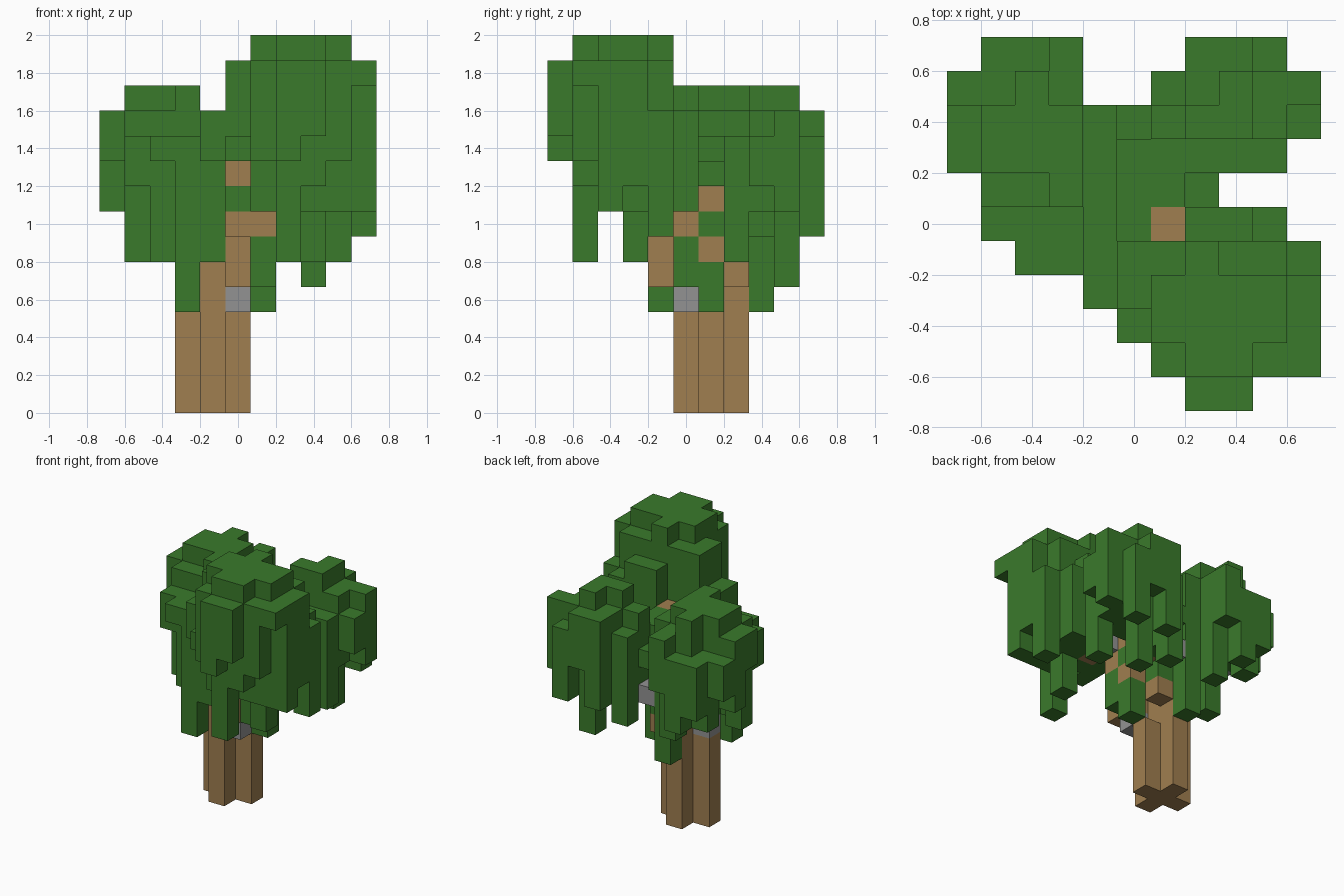
import bpy
import bmesh
from mathutils import Vector

cube = bpy.data.objects.get("Cube")
if cube:
    bpy.data.objects.remove(cube, do_unlink=True)

CELL = 2 / 15  # edge length of one block


def make_material(name, colour):
    mat = bpy.data.materials.new(name)
    mat.use_nodes = True
    mat.diffuse_color = (*colour, 1)
    shader = next(n for n in mat.node_tree.nodes if n.type == "BSDF_PRINCIPLED")
    shader.inputs["Base Color"].default_value = (*colour, 1)
    return mat


leaf_green = make_material("leaf_green", (.042, .195, .024))
bark_brown = make_material("bark_brown", (.35, .21, .08))
stone_grey = make_material("stone_grey", (.29, .29, .29))


def column(x, y, bottom, top):
    """Blocks of one upright column."""
    return {(x, y, z) for z in range(bottom, top)}


def crown(tops, default_bottom, drops):
    """Leaf clump: rectangles (x0, x1, y0, y1, top), later ones winning,
    with hanging columns given by their lower ends."""
    heights = {}
    for x0, x1, y0, y1, top in tops:
        for x in range(x0, x1 + 1):
            for y in range(y0, y1 + 1):
                heights[x, y] = top
    blocks = set()
    for (x, y), top in heights.items():
        blocks |= column(x, y, drops.get((x, y), default_bottom), top)
    return blocks


def build_blocks(name, blocks, solid, mat):
    """Mesh of the faces of the blocks that are not covered by other blocks."""
    bm = bmesh.new()
    for block in sorted(blocks):
        centre = Vector(block) + Vector((0, 0, .5))
        for axis in range(3):
            for sign in (-1, 1):
                normal = Vector((0, 0, 0))
                normal[axis] = sign
                if tuple(int(a + b) for a, b in zip(block, normal)) in solid:
                    continue
                u = Vector((0, 0, 0))
                u[(axis + 1) % 3] = .5
                v = normal.cross(u)
                corners = (-u - v, u - v, u + v, v - u)
                bm.faces.new([bm.verts.new((centre + normal / 2 + c) * CELL)
                              for c in corners])
    bmesh.ops.remove_doubles(bm, verts=bm.verts[:], dist=CELL / 100)
    mesh = bpy.data.meshes.new(name)
    bm.to_mesh(mesh)
    bm.free()
    mesh.materials.append(mat)
    bpy.context.collection.objects.link(bpy.data.objects.new(name, mesh))


# Trunk with a cross-shaped section
trunk = column(-1, 1, 0, 9)
for x, y, top in ((-2, 1, 5), (0, 1, 4), (-1, 0, 6), (-1, 2, 6)):
    trunk |= column(x, y, 0, top)

# Branches reaching into the crowns
branches = column(0, 0, 5, 8) | column(0, -1, 5, 7) | column(1, 0, 7, 11)
branches |= {(0, 0, 9), (1, 1, 6), (1, 1, 8), (0, 2, 5), (1, 2, 7), (2, -1, 8)}

# Small grey blocks among the branches
stones = {(0, 0, 4), (0, 3, 7), (2, 0, 8), (-2, 1, 5), (-4, 2, 8)}

# Tall front crown
front_crown = crown(
    [(1, 5, -4, -1, 14), (0, 0, -2, -1, 14), (2, 3, -5, -5, 14),
     (1, 4, -3, -2, 15), (2, 3, -4, -4, 15), (2, 2, -1, -1, 15),
     (0, 0, -3, -3, 11), (5, 5, -1, -1, 12),
     (2, 3, 0, 0, 13), (4, 4, 0, 0, 12)],
    8,
    {(2, -5): 10, (3, -5): 11, (0, -3): 10, (0, -2): 10, (0, -1): 10,
     (5, -4): 13, (4, -4): 10, (3, -4): 9, (2, -4): 6, (1, -4): 10,
     (5, -2): 9, (5, -1): 7, (3, -2): 6, (2, -3): 9, (2, 0): 9})

# Back crown on the -x side, sloping down to the front
side_crown = crown(
    [(-5, -5, 2, 3, 12), (-5, -4, 4, 4, 11), (-4, -3, 5, 5, 11),
     (-2, -2, 4, 5, 12), (-3, -3, 4, 4, 13), (-4, -2, 2, 3, 13),
     (-4, -3, 1, 1, 12), (-2, -2, 1, 1, 13),
     (-4, 0, 0, 0, 11), (-3, -2, -1, -1, 11), (-1, -1, -2, 3, 12)],
    8,
    {(-5, 2): 10, (-5, 4): 9, (-4, 0): 9, (-4, 1): 6, (-3, -1): 10,
     (-3, 0): 6, (-2, -1): 4, (-2, 1): 6, (-1, -2): 10, (-1, -1): 6,
     (-1, 3): 4, (-3, 5): 7, (-2, 5): 9, (-4, 4): 7, (-2, 4): 6, (-4, 2): 9})

# Back crown on the +x side
back_crown = crown(
    [(3, 3, 4, 4, 13), (2, 3, 3, 3, 13), (4, 4, 3, 4, 12), (2, 3, 5, 5, 12),
     (4, 4, 5, 5, 11), (1, 1, 4, 4, 11), (2, 2, 4, 4, 12), (5, 5, 3, 3, 11),
     (5, 5, 4, 4, 12), (0, 4, 2, 2, 11), (1, 1, 3, 3, 12), (0, 0, 3, 3, 10),
     (0, 1, 1, 1, 11), (2, 2, 1, 1, 10)],
    8,
    {(3, 4): 5, (4, 5): 7, (2, 5): 7, (3, 5): 9, (5, 3): 9, (4, 2): 6,
     (1, 4): 6, (1, 3): 7, (0, 2): 6, (1, 1): 7, (0, 3): 9, (2, 1): 9})

# Leaves hanging low beside the trunk
low_leaves = column(1, 1, 4, 6) | column(1, 0, 5, 7)

# Wood and stone take precedence where parts meet
parts = [("trunk", trunk, bark_brown), ("branches", branches, bark_brown),
         ("stones", stones, stone_grey), ("front_crown", front_crown, leaf_green),
         ("side_crown", side_crown, leaf_green), ("back_crown", back_crown, leaf_green),
         ("low_leaves", low_leaves, leaf_green)]
everything = set().union(*(blocks for _, blocks, _ in parts))
used = set()
for name, blocks, mat in parts:
    build_blocks(name, blocks - used, everything, mat)
    used |= blocks
